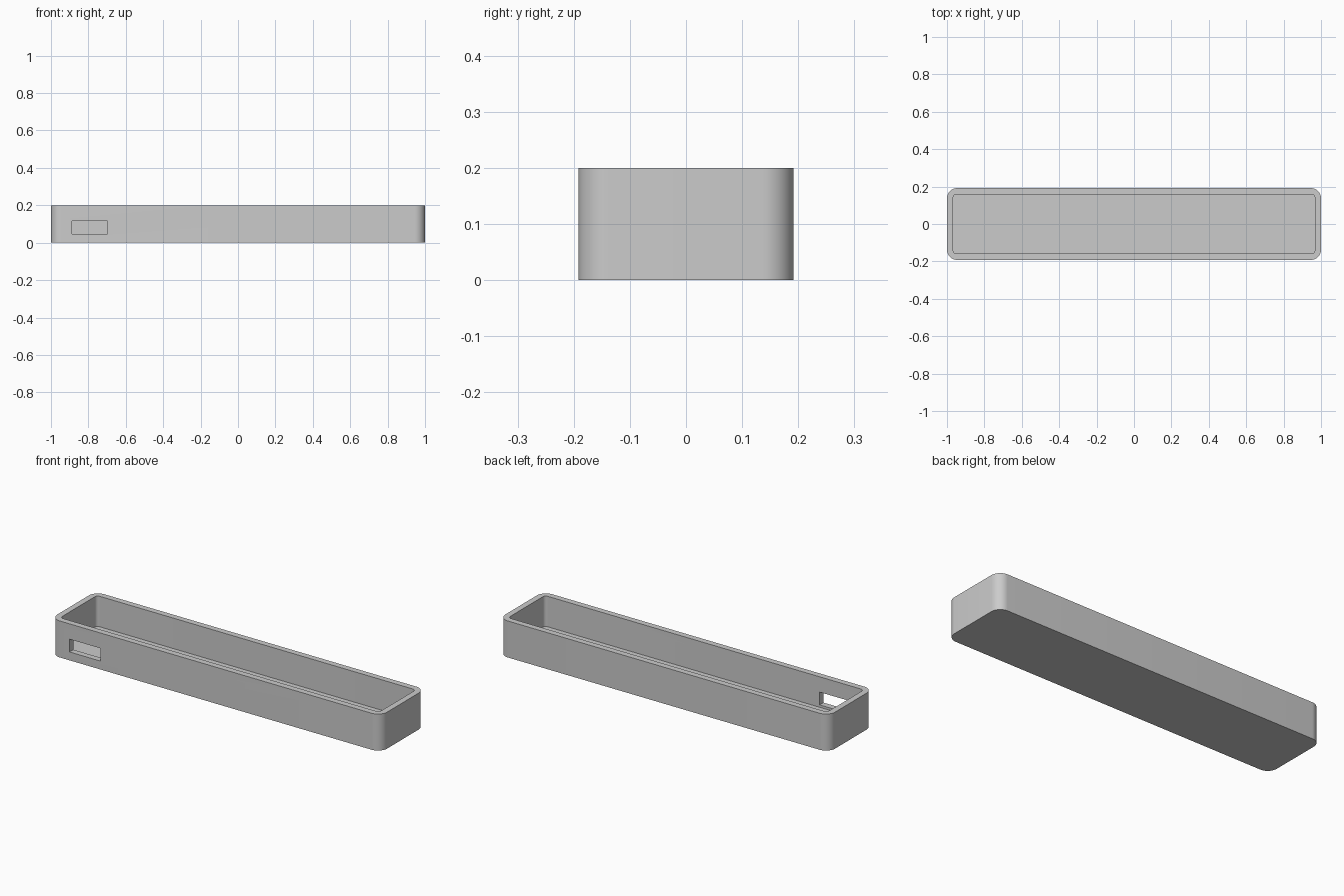
import bpy, bmesh
from math import radians, cos, sin, pi

cube = bpy.data.objects.get("Cube")
if cube:
    bpy.data.objects.remove(cube, do_unlink=True)

# Plain grey plastic
grey = bpy.data.materials.new("grey plastic")
grey.use_nodes = True
colour = (0.6, 0.6, 0.6, 1)
grey.diffuse_color = colour
grey.node_tree.nodes["Principled BSDF"].inputs["Base Color"].default_value = colour


def rounded_box(name, half_x, half_y, radius, bottom, top, steps=12):
    """Upright prism with a rounded rectangle as its outline."""
    bm = bmesh.new()
    outline = []
    for quarter, (sx, sy) in enumerate([(1, 1), (-1, 1), (-1, -1), (1, -1)]):
        for i in range(steps + 1):
            a = (quarter + i / steps) * pi / 2
            outline.append(bm.verts.new((sx * (half_x - radius) + radius * cos(a),
                                         sy * (half_y - radius) + radius * sin(a), bottom)))
    base = bm.faces.new(outline)
    lifted = bmesh.ops.extrude_face_region(bm, geom=[base], use_keep_orig=True)["geom"]
    for v in lifted:
        if isinstance(v, bmesh.types.BMVert):
            v.co.z = top
    bmesh.ops.recalc_face_normals(bm, faces=bm.faces)
    mesh = bpy.data.meshes.new(name)
    bm.to_mesh(mesh)
    bm.free()
    mesh.materials.append(grey)
    obj = bpy.data.objects.new(name, mesh)
    bpy.context.collection.objects.link(obj)
    return obj


def cut(target, cutter):
    mod = target.modifiers.new(cutter.name, 'BOOLEAN')
    mod.operation = 'DIFFERENCE'
    mod.solver = 'EXACT'
    mod.object = cutter
    bpy.context.view_layer.objects.active = target
    bpy.ops.object.modifier_apply(modifier=mod.name)
    bpy.data.objects.remove(cutter, do_unlink=True)


# Open tray with rounded corners
tray = rounded_box("tray", 1, 0.192, 0.055, 0, 0.2)
cut(tray, rounded_box("cavity_cutter", 0.967, 0.159, 0.018, 0.033, 0.3))

# Rectangular port through the front wall
bpy.ops.mesh.primitive_cube_add(size=1, location=(-0.793, -0.18, 0.081))
port = bpy.context.object
port.name = "port_cutter"
port.scale = (0.188, 0.1, 0.07)
cut(tray, port)

# Smooth corners, sharp rims
bpy.ops.object.select_all(action='DESELECT')
tray.select_set(True)
bpy.context.view_layer.objects.active = tray
bpy.ops.object.shade_smooth_by_angle(angle=radians(30))
